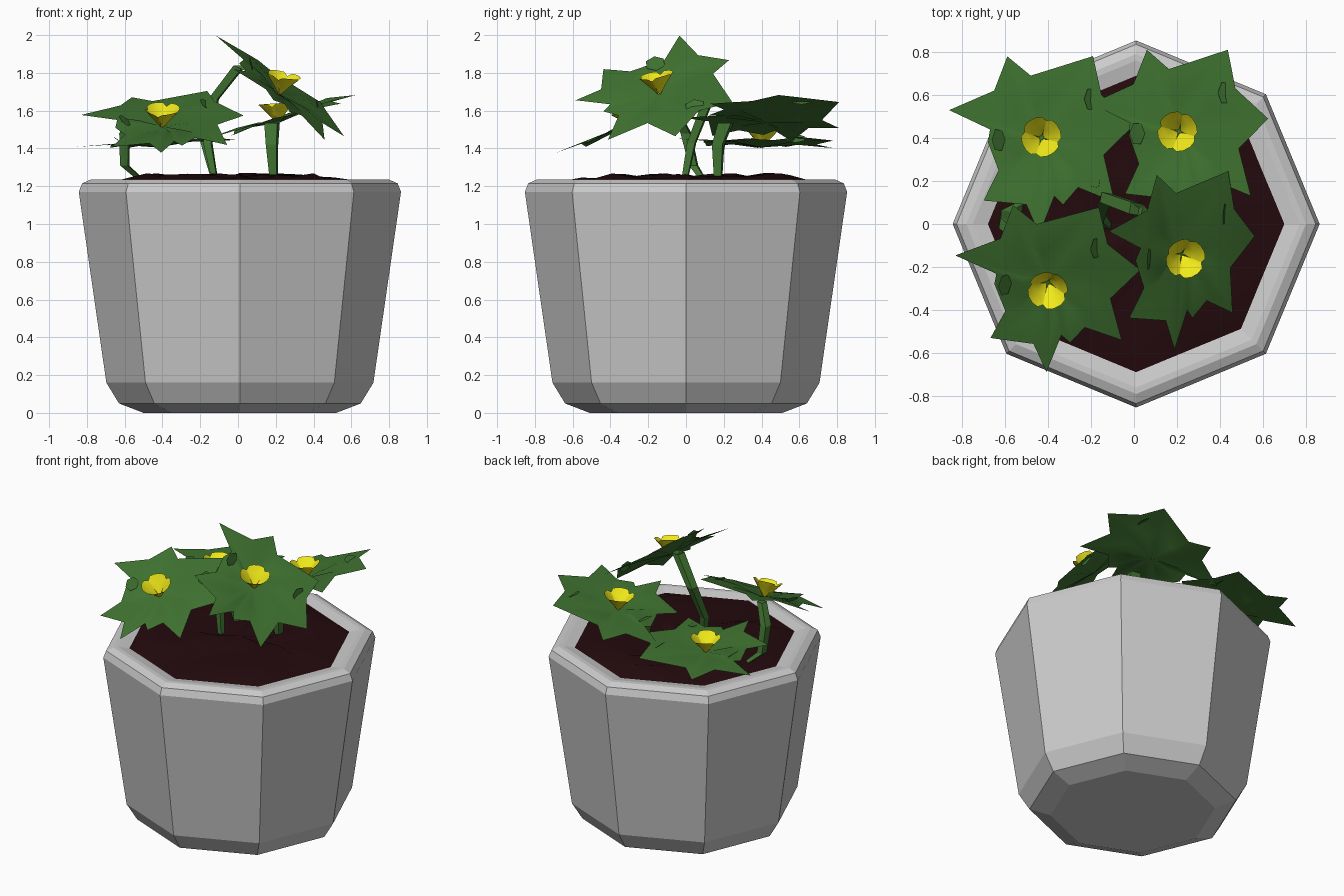
import bpy, bmesh, math, random
from mathutils import Vector

if "Cube" in bpy.data.objects:
    bpy.data.objects.remove(bpy.data.objects["Cube"])

random.seed(4)


def material(name, rgb):
    m = bpy.data.materials.new(name)
    m.diffuse_color = (*rgb, 1)
    m.use_nodes = True
    m.node_tree.nodes["Principled BSDF"].inputs["Base Color"].default_value = m.diffuse_color
    return m


GREEN = material("leaf_green", (0.05, 0.17, 0.03))
YELLOW = material("petal_yellow", (0.88, 0.82, 0.01))
BROWN = material("soil_brown", (0.017, 0.003, 0.004))


def make(name, verts, faces, mat=None):
    me = bpy.data.meshes.new(name)
    me.from_pydata([tuple(v) for v in verts], [], faces)
    if mat:
        me.materials.append(mat)
    ob = bpy.data.objects.new(name, me)
    bpy.context.collection.objects.link(ob)
    return ob


def recalc(ob):
    bm = bmesh.new()
    bm.from_mesh(ob.data)
    bmesh.ops.recalc_face_normals(bm, faces=bm.faces)
    bm.to_mesh(ob.data)
    bm.free()


def ring_faces(rows, n, start=0):
    return [(start + r * n + i, start + r * n + (i + 1) % n,
             start + (r + 1) * n + (i + 1) % n, start + (r + 1) * n + i)
            for r in range(rows - 1) for i in range(n)]


# Octagonal pot: revolved profile with bevelled foot and rim
profile = [(0.51, 0), (0.64, 0.05), (0.707, 0.16), (0.853, 1.17), (0.835, 1.215),
           (0.79, 1.235), (0.76, 1.235), (0.688, 1.22), (0.67, 1.1)]
verts = [(0.01 + r * math.cos(i * math.pi / 4), r * math.sin(i * math.pi / 4), z)
         for r, z in profile for i in range(8)]
faces = ring_faces(len(profile), 8)
faces += [tuple(range(7, -1, -1)), tuple(range(64, 72))]
recalc(make("pot", verts, faces))

# Soil: lumpy disc filling the octagonal opening
N = 24
verts = [(0.01, 0, 1.25)]
for k in range(1, 6):
    for i in range(N):
        a = i * math.tau / N
        octagon = math.cos(math.pi / 8) / math.cos(a % (math.pi / 4) - math.pi / 8)
        r = 0.69 * octagon * k / 5
        z = 1.22 if k == 5 else 1.245 + random.uniform(-0.018, 0.025)
        verts.append((0.01 + r * math.cos(a), r * math.sin(a), z))
faces = [(0, 1 + i, 1 + (i + 1) % N) for i in range(N)]
faces += [f[::-1] for f in ring_faces(5, N, 1)]
soil = make("soil", verts, faces, BROWN)
recalc(soil)
soil.data.shade_smooth()


def frame(gx, gy):
    # rotation that tilts +z onto the normal of a slope (dz/dx, dz/dy)
    return Vector((0, 0, 1)).rotation_difference(Vector((-gx, -gy, 1)))


# Jagged leaf outline shared by all plants: x, y, lift
OUTLINE = [(-0.43, 0.13, 0), (-0.22, 0.22, 0.01), (-0.16, 0.38, -0.01), (-0.05, 0.29, 0),
           (0.24, 0.38, 0.01), (0.28, 0.2, 0.02), (0.43, 0.06, -0.01), (0.29, -0.08, 0),
           (0.34, -0.3, -0.03), (0.17, -0.23, -0.01), (0.1, -0.31, -0.02), (0.06, -0.27, -0.01),
           (-0.01, -0.45, 0), (-0.07, -0.31, 0), (-0.27, -0.29, -0.02),
           (-0.2, -0.15, -0.01), (-0.25, -0.02, -0.02), (-0.24, 0.04, 0)]


def leaf(name, centre, slope):
    rot, c, n = frame(*slope), Vector(centre), len(OUTLINE)
    pts = [Vector((0, 0, -0.03))]
    pts += [Vector((x * 0.5, y * 0.5, z * 0.4)) for x, y, z in OUTLINE]
    pts += [Vector(p) for p in OUTLINE]
    faces = [(0, 1 + (i + 1) % n, 1 + i) for i in range(n)]
    faces += ring_faces(2, n, 1)
    # small curled leaflets lying on the sheet
    for x, y in ((0.23, 0.18), (-0.2, -0.01)):
        s = len(pts)
        for i in range(6):
            a = i * math.tau / 6
            pts.append(Vector((x + 0.03 * math.cos(a), y + 0.055 * math.sin(a),
                               0.015 - 0.025 * math.cos(a))))
        faces.append(tuple(range(s, s + 6)))
    ob = make(name, [c + rot @ p for p in pts], faces, GREEN)
    bm = bmesh.new()
    bm.from_mesh(ob.data)
    for f in bm.faces:
        f.normal_update()
        if f.normal.z < 0:
            f.normal_flip()
    bm.to_mesh(ob.data)
    bm.free()
    ob.data.shade_smooth()


def flower(name, centre, slope):
    # four rounded petals forming an open cup
    rot, c = frame(slope[0] * 0.25, slope[1]), Vector(centre)
    shape = [(0.006, 0.0, 0), (0.028, 0.032, 0.04), (0.055, 0.058, 0.075), (0.08, 0.048, 0.095),
             (0.092, 0.018, 0.105)]
    outline = shape + [(r, -w, z) for r, w, z in shape[:0:-1]]
    pts, faces = [], []
    for k in range(4):
        a, s = k * math.tau / 4 + 0.5, len(pts)
        ca, sa = math.cos(a), math.sin(a)
        ring = [Vector((r * ca - w * sa, r * sa + w * ca, z + 0.25 * abs(w))) for r, w, z in outline]
        mid = Vector((0.055 * ca, 0.055 * sa, 0.06))
        pts += [mid] + ring
        n = len(ring)
        faces += [(s, s + 1 + (i + 1) % n, s + 1 + i) for i in range(n)]
    ob = make(name, [c + Vector((0, 0, -0.035)) + rot @ p for p in pts], faces, YELLOW)
    ob.data.flip_normals()
    ob.data.shade_smooth()


def stem(name, path):
    # four-sided tapered stalk through (x, y, z, radius) points
    verts = [(x + r * math.cos(i * math.pi / 2 + 0.6), y + r * math.sin(i * math.pi / 2 + 0.6), z)
             for x, y, z, r in path for i in range(4)]
    e = len(verts)
    faces = ring_faces(len(path), 4) + [(3, 2, 1, 0), (e - 4, e - 3, e - 2, e - 1)]
    recalc(make(name, verts, faces, GREEN))


# Four plants: leaf centre, slope, stem path
PLANTS = {
    "front_left": ((-0.40, -0.27, 1.545), (0.04, 0.40),
                   [(-0.50, 0.10, 1.22, 0.02), (-0.60, 0.04, 1.31, 0.03),
                    (-0.60, 0.0, 1.48, 0.035), (-0.53, -0.06, 1.6, 0.03)]),
    "front_right": ((0.22, -0.14, 1.72), (-0.76, 0.2),
                    [(-0.12, -0.01, 1.22, 0.02), (-0.16, 0.03, 1.43, 0.03),
                     (-0.13, 0.12, 1.66, 0.035), (0.01, 0.07, 1.84, 0.04),
                     (0.06, 0.03, 1.81, 0.025)]),
    "back_left": ((-0.43, 0.40, 1.435), (0.05, -0.04),
                  [(-0.12, 0.17, 1.22, 0.02), (-0.15, 0.17, 1.33, 0.025),
                   (-0.18, 0.19, 1.44, 0.025)]),
    "back_right": ((0.21, 0.43, 1.565), (0.31, 0.0),
                   [(0.19, 0.17, 1.22, 0.025), (0.18, 0.17, 1.42, 0.04),
                    (0.18, 0.21, 1.535, 0.05)]),
}
for name, (centre, slope, path) in PLANTS.items():
    leaf(name + "_leaf", centre, slope)
    flower(name + "_flower", centre, slope)
    stem(name + "_stem", path)
